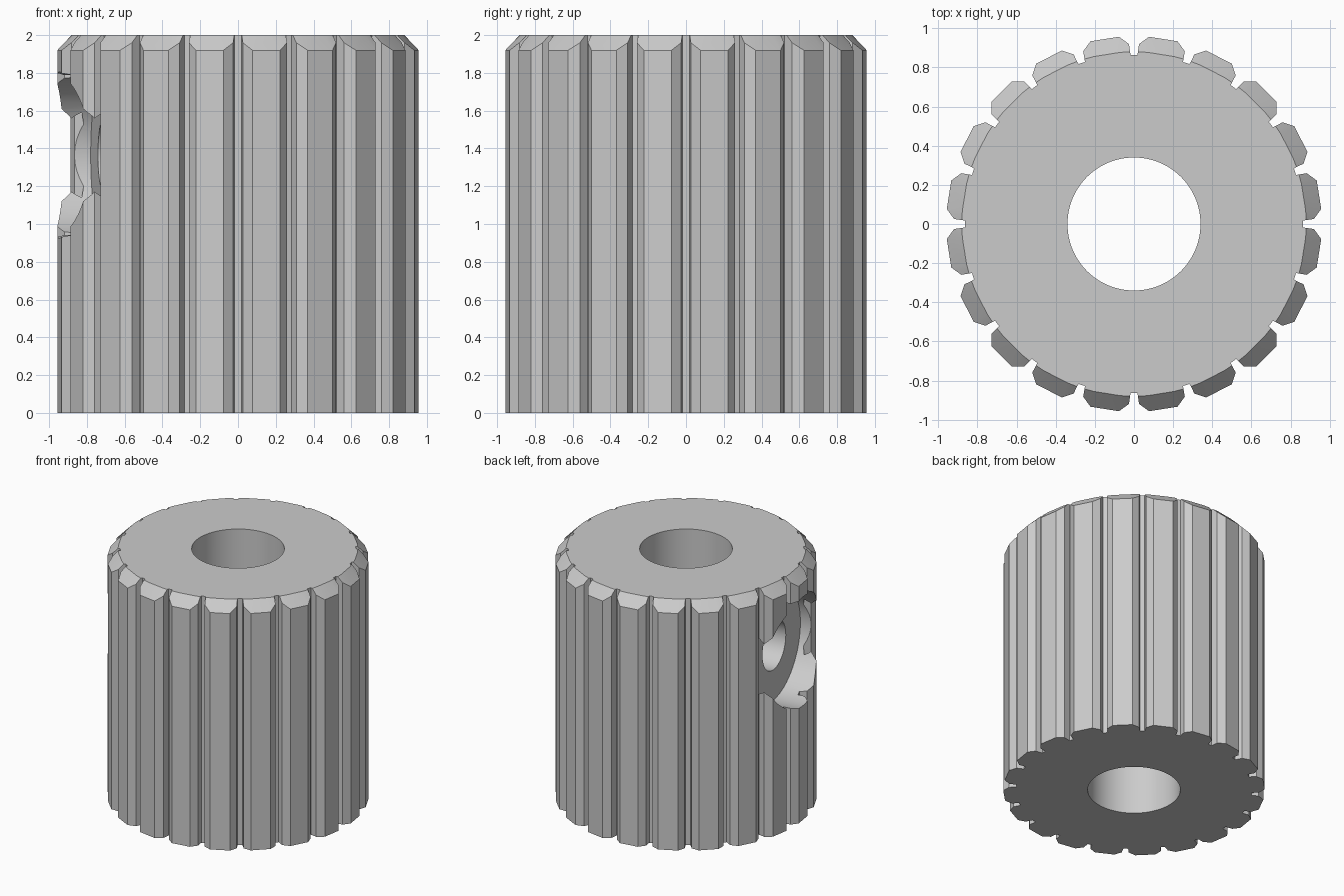
import bpy, bmesh, math
from mathutils import Matrix, Vector

if "Cube" in bpy.data.objects:
    bpy.data.objects.remove(bpy.data.objects["Cube"])

HEIGHT, TEETH = 2.0, 20
CHAMFER_R = 0.88                       # radius of the flat top disc
BORE_R = 0.34
SCREW_ANGLE, SCREW_Z = 189, 1.365      # direction and height of the side screw hole

steel = bpy.data.materials.new("grey steel")
steel.diffuse_color = (0.6, 0.6, 0.6, 1)
steel.use_nodes = True
steel.node_tree.nodes["Principled BSDF"].inputs["Base Color"].default_value = steel.diffuse_color

# Half a tooth: (radius, degrees from the tooth centre), root to tip
HALF_TOOTH = [(0.865, 7.85), (0.88, 7.7), (0.92, 7.4), (0.96, 4.4)]
tooth = [(r, -a) for r, a in HALF_TOOTH] + [(r, a) for r, a in reversed(HALF_TOOTH)]
pitch = 360 / TEETH
outline = [(r, math.radians(a + pitch * (k + 0.5))) for k in range(TEETH) for r, a in tooth]


def make_object(name, bm):
    bmesh.ops.recalc_face_normals(bm, faces=bm.faces)
    mesh = bpy.data.meshes.new(name)
    bm.to_mesh(mesh)
    bm.free()
    ob = bpy.data.objects.new(name, mesh)
    bpy.context.collection.objects.link(ob)
    return ob


def cylinder_cutter(name, radius, start, end, direction, base, segments=64):
    """Cylinder from start to end along a direction."""
    bm = bmesh.new()
    turn = Vector(direction).to_track_quat('Z', 'Y').to_matrix().to_4x4()
    place = Matrix.Translation(base) @ turn @ Matrix.Translation((0, 0, (start + end) / 2))
    bmesh.ops.create_cone(bm, cap_ends=True, segments=segments, radius1=radius,
                          radius2=radius, depth=end - start, matrix=place)
    ob = make_object(name, bm)
    ob.hide_render = True
    return ob


# Toothed body: straight flanks, then a 45 degree chamfer up to the top disc
bm = bmesh.new()


def ring(height, limit=9.0):
    loop = []
    for r, a in outline:
        q = min(r, limit)
        loop.append(bm.verts.new((q * math.cos(a), q * math.sin(a), height(r))))
    return loop


bottom = ring(lambda r: 0)
shoulder = ring(lambda r: HEIGHT - 0.0005 - max(0, r - CHAMFER_R))
top = ring(lambda r: HEIGHT, CHAMFER_R)
for low, high in ((bottom, shoulder), (shoulder, top)):
    for i in range(len(low)):
        j = (i + 1) % len(low)
        bm.faces.new((low[i], low[j], high[j], high[i]))
bm.faces.new(bottom)
bm.faces.new(top)
body = make_object("pinion_gear", bm)
body.data.materials.append(steel)

# Shaft bore, screw counterbore and screw hole
a = math.radians(SCREW_ANGLE)
side = (math.cos(a), math.sin(a), 0)
cutters = [
    cylinder_cutter("bore_cutter", BORE_R, -0.5, 2.5, (0, 0, 1), (0, 0, 0), 96),
    cylinder_cutter("counterbore_cutter", 0.44, 0.72, 1.3, side, (0, 0, SCREW_Z)),
    cylinder_cutter("screw_hole_cutter", 0.195, 0.1, 0.9, side, (0, 0, SCREW_Z)),
]
bpy.context.view_layer.objects.active = body
body.select_set(True)
for cutter in cutters:
    mod = body.modifiers.new(cutter.name, 'BOOLEAN')
    mod.operation, mod.solver, mod.object = 'DIFFERENCE', 'EXACT', cutter
    bpy.ops.object.modifier_apply(modifier=mod.name)
for cutter in cutters:
    bpy.data.objects.remove(cutter)

# Smooth round holes, crisp tooth facets
bpy.ops.object.shade_smooth_by_angle(angle=math.radians(15))
